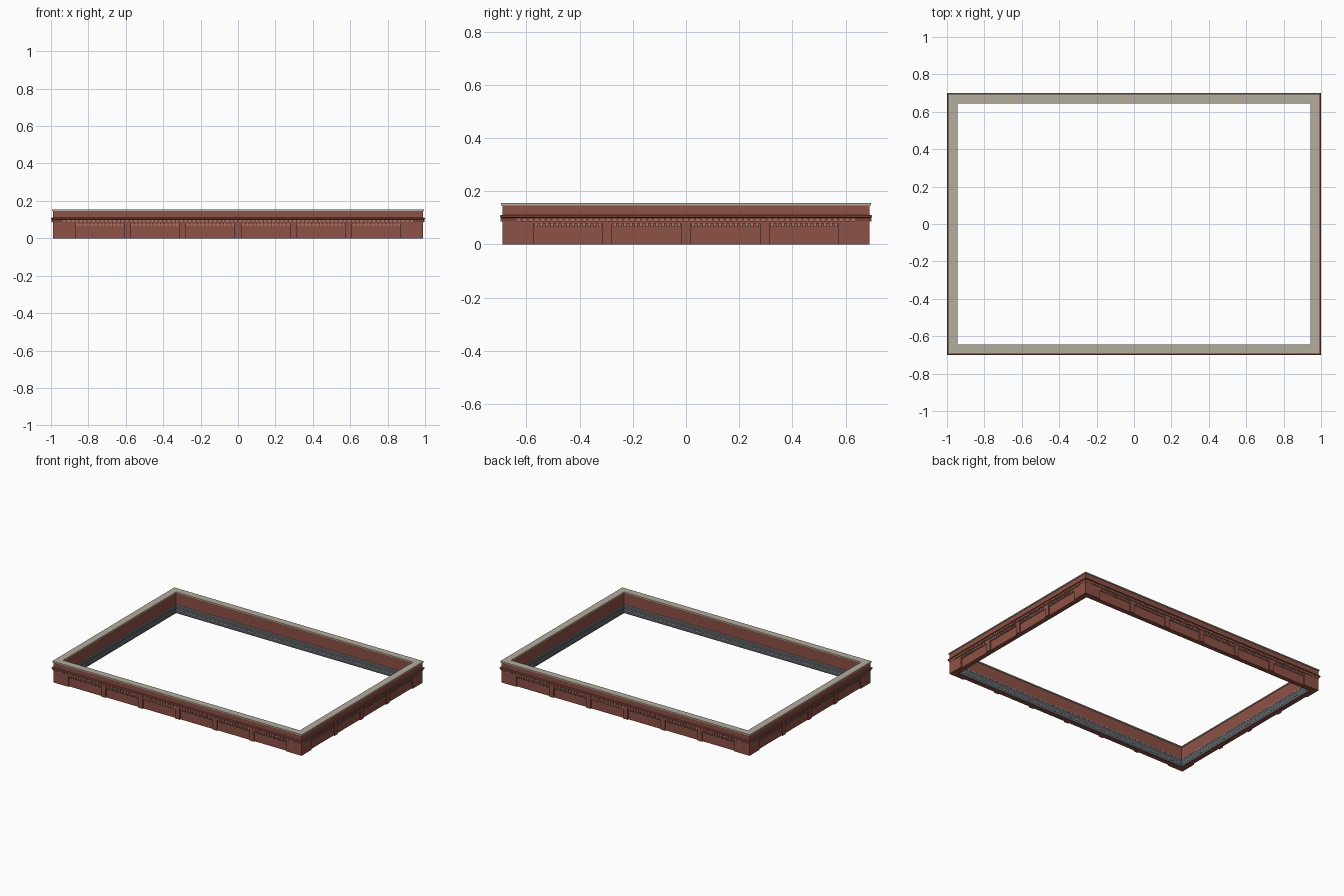
import bpy, bmesh
from mathutils import Matrix, Vector

if "Cube" in bpy.data.objects:
    bpy.data.objects.remove(bpy.data.objects["Cube"], do_unlink=True)

HX, HY = 0.99, 0.69          # half size of the outer wall faces
RECESS = 0.009               # depth of the sunk panels
PITCH, PANEL = 0.296, 0.26   # panel spacing and width
PANEL_TOP = 0.079


def material(name, rgb):
    m = bpy.data.materials.new(name)
    m.use_nodes = True
    m.diffuse_color = (*rgb, 1)
    m.node_tree.nodes["Principled BSDF"].inputs["Base Color"].default_value = (*rgb, 1)
    return m


brick = material("red brick", (0.27, 0.082, 0.06))
pale_brick = material("pale brick", (0.40, 0.17, 0.125))
stone = material("cap stone", (0.46, 0.42, 0.34))
metal = material("grey flashing", (0.10, 0.10, 0.11))
trim = material("blue grey trim", (0.25, 0.33, 0.37))


def finish(name, bm, mat):
    bmesh.ops.recalc_face_normals(bm, faces=bm.faces)
    me = bpy.data.meshes.new(name)
    bm.to_mesh(me)
    bm.free()
    me.materials.append(mat)
    ob = bpy.data.objects.new(name, me)
    bpy.context.collection.objects.link(ob)
    return ob


def ring(name, profile, mat):
    """Sweep a closed (outward offset, height) profile round the rectangle."""
    bm = bmesh.new()
    loops = [[bm.verts.new((sx * (HX + d), sy * (HY + d), z)) for d, z in profile]
             for sx, sy in ((-1, -1), (1, -1), (1, 1), (-1, 1))]
    n = len(profile)
    for c in range(4):
        a, b = loops[c], loops[(c + 1) % 4]
        for i in range(n):
            j = (i + 1) % n
            bm.faces.new((a[i], b[i], b[j], a[j]))
    return finish(name, bm, mat)


def band(d0, d1, z0, z1):
    return [(d0, z0), (d1, z0), (d1, z1), (d0, z1)]


def side_boxes(name, spans, d0, d1, z0, z1, mat):
    """Boxes along all four sides; spans(half length) yields (start, end)."""
    bm = bmesh.new()
    for turn, half, face in ((0, HX, HY), (1, HY, HX), (2, HX, HY), (3, HY, HX)):
        rot = Matrix.Rotation(turn * 1.5707963, 4, 'Z')
        for a, b in spans(half):
            centre = Vector(((a + b) / 2, -face - (d0 + d1) / 2, (z0 + z1) / 2))
            size = Matrix.Diagonal((b - a, d1 - d0, z1 - z0, 1))
            bmesh.ops.create_cube(bm, size=1, matrix=rot @ Matrix.Translation(centre) @ size)
    return finish(name, bm, mat)


def panels(half):
    count = 6 if half == HX else 4
    for i in range(count):
        c = (i - (count - 1) / 2) * PITCH
        yield c - PANEL / 2, c + PANEL / 2


def piers(half):
    edges = [-half] + [e for p in panels(half) for e in p] + [half]
    return zip(edges[::2], edges[1::2])


def blocks(start, end, count):
    step = (end - start) / count
    for i in range(count):
        c = start + (i + 0.5) * step
        yield c - step * 0.32, c + step * 0.32


def panel_dentils(half):
    for a, b in panels(half):
        yield from blocks(a, b, 13)


def cornice_dentils(half):
    end = half - 0.05
    return blocks(-end, end, round(2 * end / 0.0225))


# Brick walls with sunk panels between piers
ring("panel_wall", band(-0.04, -RECESS, 0, PANEL_TOP), brick)
ring("upper_wall", band(-0.04, 0, PANEL_TOP, 0.148), brick)
side_boxes("piers", piers, -RECESS, 0, 0, PANEL_TOP, brick)

# Corbelled brickwork
side_boxes("panel_dentils", panel_dentils, -RECESS, -0.001, 0.065, PANEL_TOP, pale_brick)
ring("cornice", [(-0.005, 0.085), (0.001, 0.085), (0.006, 0.1), (0.01, 0.102),
                 (0.01, 0.108), (0.006, 0.111), (-0.005, 0.111)], brick)
side_boxes("cornice_dentils", cornice_dentils, 0, 0.007, 0.086, 0.097, pale_brick)

# Stone coping
ring("coping", band(-0.045, 0.005, 0.147, 0.155), stone)

# Flashing along the inner foot of the wall
ring("flashing", band(-0.043, -0.039, 0.001, 0.056), metal)
ring("flashing_top_trim", band(-0.0445, -0.039, 0.056, 0.061), trim)
ring("flashing_low_trim", band(-0.0440, -0.041, 0.022, 0.026), trim)
